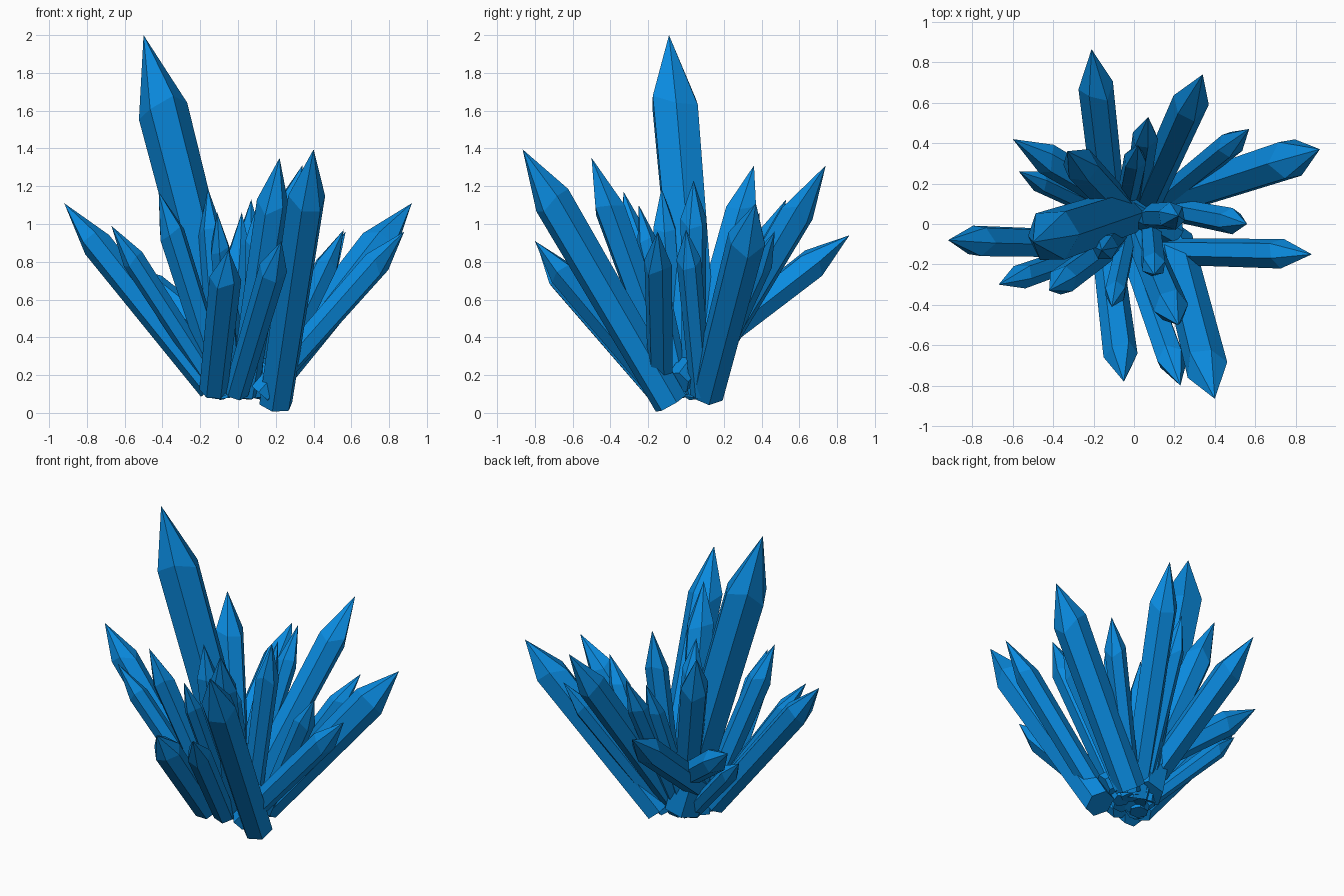
import bpy, bmesh, math, random
from mathutils import Vector

if "Cube" in bpy.data.objects:
    bpy.data.objects.remove(bpy.data.objects["Cube"])

random.seed(4)
blue = bpy.data.materials.new("crystal_blue")
blue.diffuse_color = (0.003, 0.26, 0.75, 1)
blue.use_nodes = True
blue.node_tree.nodes["Principled BSDF"].inputs["Base Color"].default_value = blue.diffuse_color


def crystal(name, tip, base, r, twist=None):
    """Six-sided shaft that widens upward, uneven shoulder, pointed tip."""
    tip, base = Vector(tip), Vector(base)
    axis = tip - base
    length = axis.length
    rot = axis.to_track_quat('Z', 'Y')
    if twist is None:
        twist = random.uniform(0, math.pi / 3)
    bm = bmesh.new()
    # base ring, shoulder ring, tip
    lo, hi = [], []
    for i in range(6):
        a = twist + i * math.pi / 3
        c, s = math.cos(a), math.sin(a)
        lo.append(bm.verts.new(base + rot @ Vector((c * r * .88, s * r * .88, 0))))
        h = length * (.80 + .025 * math.sin(2.3 * i + twist * 5))
        hi.append(bm.verts.new(base + rot @ Vector((c * r, s * r, h))))
    top = bm.verts.new(tip)
    bm.faces.new(lo[::-1])
    for i in range(6):
        j = (i + 1) % 6
        bm.faces.new((lo[i], lo[j], hi[j], hi[i]))
        bm.faces.new((hi[i], hi[j], top))
    bmesh.ops.recalc_face_normals(bm, faces=bm.faces)
    me = bpy.data.meshes.new(name)
    bm.to_mesh(me)
    bm.free()
    me.materials.append(blue)
    ob = bpy.data.objects.new(name, me)
    bpy.context.collection.objects.link(ob)


# main tall crystal
crystal("tall_crystal", (-.50, -.09, 2.0), (-.02, .07, .13), .135)

# large crystals leaning outward: tip, base, radius
large = [
    ((.40, -.865, 1.395), (.20, -.08, .05), .105),
    ((.92, .37, 1.11), (.12, .11, .10), .105),
    ((.34, .74, 1.31), (.02, .03, .11), .09),
    ((-.21, .865, .94), (-.10, -.10, .19), .087),
    ((-.92, -.08, 1.11), (-.14, -.10, .13), .082),
    ((-.05, -.78, .865), (-.13, -.15, .12), .085),
    ((.88, -.15, .96), (.12, -.135, .10), .075),
    ((.22, -.50, 1.35), (.03, -.05, .10), .087),
    ((-.33, .36, 1.31), (0, .01, .11), .088),
    ((.23, -.80, .91), (-.01, -.13, .11), .075),
]
for n, spec in enumerate(large):
    crystal(f"large_crystal_{n + 1}", *spec)

# smaller crystals filling the cluster
small = [
    ((.57, .47, .96), (.09, .08, .10), .065),
    ((.56, 0, .97), (.15, .08, .10), .065),
    ((-.67, -.30, .99), (-.10, -.10, .11), .062),
    ((-.42, -.33, 1.17), (-.08, -.08, .10), .072),
    ((-.60, .42, .78), (.20, -.045, .16), .078),
    ((-.57, .26, .645), (-.06, .02, .10), .055),
    ((.07, .53, 1.13), (0, .05, .10), .065),
    ((.02, .39, 1.06), (-.05, .05, .10), .058),
    ((.22, .04, 1.23), (.06, .04, .09), .07),
    ((.10, -.25, 1.10), (.08, -.02, .09), .062),
    ((-.11, -.41, 1.06), (-.03, -.05, .10), .055),
    ((-.16, -.13, 1.19), (-.08, -.05, .08), .067),
]
for n, spec in enumerate(small):
    crystal(f"small_crystal_{n + 1}", *spec)
